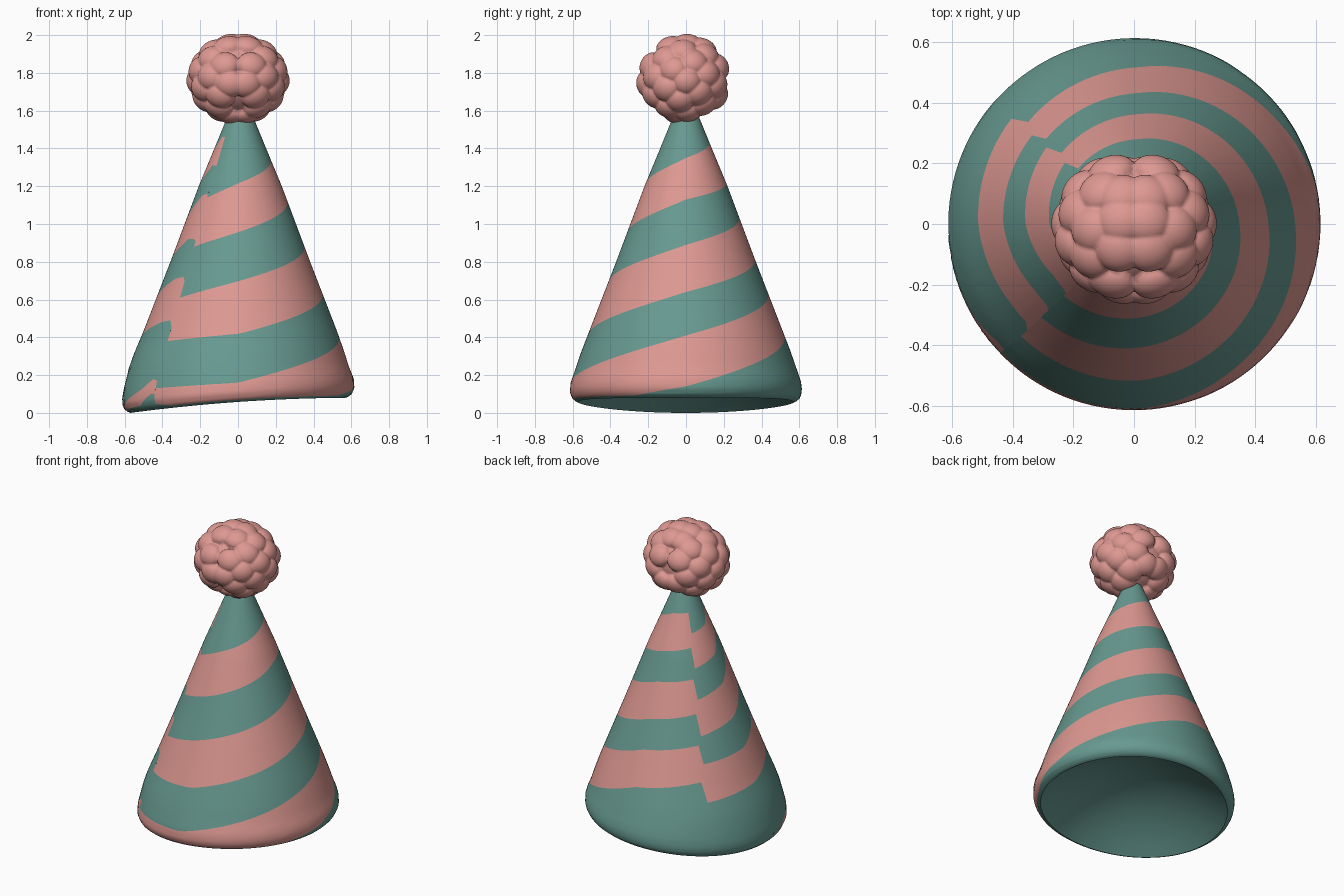
import bpy, bmesh, math
from mathutils import Vector

cube = bpy.data.objects.get("Cube")
if cube:
    bpy.data.objects.remove(cube, do_unlink=True)


def material(name, rgb):
    m = bpy.data.materials.new(name)
    m.use_nodes = True
    m.diffuse_color = (*rgb, 1)
    m.node_tree.nodes["Principled BSDF"].inputs["Base Color"].default_value = (*rgb, 1)
    return m


green = material("sea green", (0.135, 0.32, 0.28))
pink = material("soft pink", (0.73, 0.315, 0.285))


def finish(bm, name, mats):
    mesh = bpy.data.meshes.new(name)
    bm.to_mesh(mesh)
    bm.free()
    for m in mats:
        mesh.materials.append(m)
    for p in mesh.polygons:
        p.use_smooth = True
    obj = bpy.data.objects.new(name, mesh)
    bpy.context.collection.objects.link(obj)


def lerp_table(x, table):
    """Linear look-up in a list of (x, value) pairs."""
    if x <= table[0][0]:
        return table[0][1]
    for (x0, v0), (x1, v1) in zip(table, table[1:]):
        if x <= x1:
            return v0 + (v1 - v0) * (x - x0) / (x1 - x0)
    return table[-1][1]


TOP = 1.68
LIP = 0.57
APEX_SHIFT = 0.012


def rim_height(a):
    c = math.cos(a)
    return 0.058 + 0.04 * c - 0.018 * c * c


def radius(z, rim):
    """Cone profile with a rounded, tucked-in lower lip."""
    return lerp_table(z, [(rim, LIP), (rim + 0.006, 0.585), (rim + 0.02, 0.602),
                          (rim + 0.05, 0.615), (rim + 0.1, 0.611), (0.25, 0.58),
                          (0.32, 0.556), (0.4, 0.525), (0.8, 0.37), (1.2, 0.22),
                          (1.4, 0.137), (1.6, 0.055), (TOP, 0.015)])


def point(a, z, r):
    shift = APEX_SHIFT * min(1, max(0, z - 0.1) * 3)
    return (r * math.cos(a) + shift, r * math.sin(a), z)


# Stripe edges by angle: lower and upper height of each pink band, bottom to top
SEAM = -136
EDGES = [
    (SEAM, (0, 0, .05, .13, .38, .61, .88, 1.14)),
    (-90, (0, 0, -.02, .16, .42, .70, .96, 1.22)),
    (0, (0, 0, .14, .41, .64, .89, 1.13, 1.35)),
    (90, (0, 0, .42, .64, .82, 1.04, 1.22, 1.44)),
    (137, (0, 0, .48, .69, .87, 1.07, 1.25, 1.45)),
    (140, (0, 0, .36, .58, .74, .95, 1.13, 1.33)),
    (180, (0, 0, .40, .61, .80, 1.01, 1.18, 1.36)),
    (212, (.04, .12, .48, .71, .92, 1.15, 1.31, 1.46)),
    (221, (.10, .18, .49, .72, .92, 1.16, 1.31, 1.46)),
    (224, (.10, .17, .45, .70, .91, 1.15, 1.31, 1.46)),
]
EDGES = [(a, Vector(v)) for a, v in EDGES]
STEP = 3
ROWS = 8
LIP_BAND = 0.012        # the curled lip itself stays green
ANGLES = [math.radians(d) for d in range(SEAM, SEAM + 361, STEP)]


def sheet(columns, rule, flip=False):
    """Join neighbouring columns of points with quads."""
    bm = bmesh.new()
    cols = [[bm.verts.new(p) for p in col] for col in columns]
    for c0, c1 in zip(cols, cols[1:]):
        for i in range(len(c0) - 1):
            quad = [c0[i], c1[i], c1[i + 1], c0[i + 1]]
            face = bm.faces.new(quad[::-1] if flip else quad)
            face.material_index = rule(i)
    bmesh.ops.remove_doubles(bm, verts=bm.verts, dist=0.0002)
    return bm


# Striped cone: the rows follow the stripe edges
columns = []
for a in ANGLES:
    rim = rim_height(a)
    edges = lerp_table(math.degrees(a), EDGES)
    stops = [rim] + [max(rim + LIP_BAND, z) for z in edges] + [TOP]
    heights = [rim]
    for lo, hi in zip(stops, stops[1:]):
        ease = 1 + max(0, 1 - (lo - rim) / 0.1)      # denser rows near the lip
        heights += [lo + (hi - lo) * (i / ROWS) ** ease for i in range(1, ROWS + 1)]
    columns.append([point(a, z, radius(z, rim)) for z in heights])
finish(sheet(columns, lambda row: (row // ROWS) % 2), "striped_cone", [green, pink])

# Underside: a shallow hollow that meets the lip
HOLLOW = 0.2
columns = []
for a in ANGLES:
    col = []
    for i in range(11):
        t = 1 - i / 10
        z = 0.05 + (rim_height(a) - 0.05) * t + HOLLOW * (1 - t * t)
        col.append((LIP * t * math.cos(a), LIP * t * math.sin(a), z))
    columns.append(col)
finish(sheet(columns, lambda row: 0, flip=True), "hollow_underside", [green])

# Pompom: one ball swollen into rounded tufts, mirrored left to right
COUNT = 50
SPREAD = 0.37
PLANE_GAP = 0.2         # keeps tufts clear of the mirror plane
CENTRE = Vector((0, -0.01, 1.768))
golden = math.pi * (3 - math.sqrt(5))
tufts = []
for i in range(COUNT):
    h = 1 - 2 * (i + 0.5) / COUNT
    w = math.sqrt(1 - h * h)
    d = Vector((w * math.cos(i * golden + 0.5), w * math.sin(i * golden + 0.5), h))
    if d.x > 0.05:
        d.x = max(d.x, PLANE_GAP)
        tufts.append(d.normalized())
bm = bmesh.new()
bmesh.ops.create_icosphere(bm, subdivisions=6, radius=1)
for v in bm.verts:
    d = v.co.normalized()
    mirrored = Vector((abs(d.x), d.y, d.z))
    gap = min(mirrored.angle(t) for t in tufts)
    swell = 0.79 + 0.21 * math.sqrt(max(0, 1 - (gap / SPREAD) ** 2))
    v.co = CENTRE + Vector((d.x * 0.274, d.y * 0.258, d.z * 0.242)) * swell
finish(bm, "pompom", [pink])
